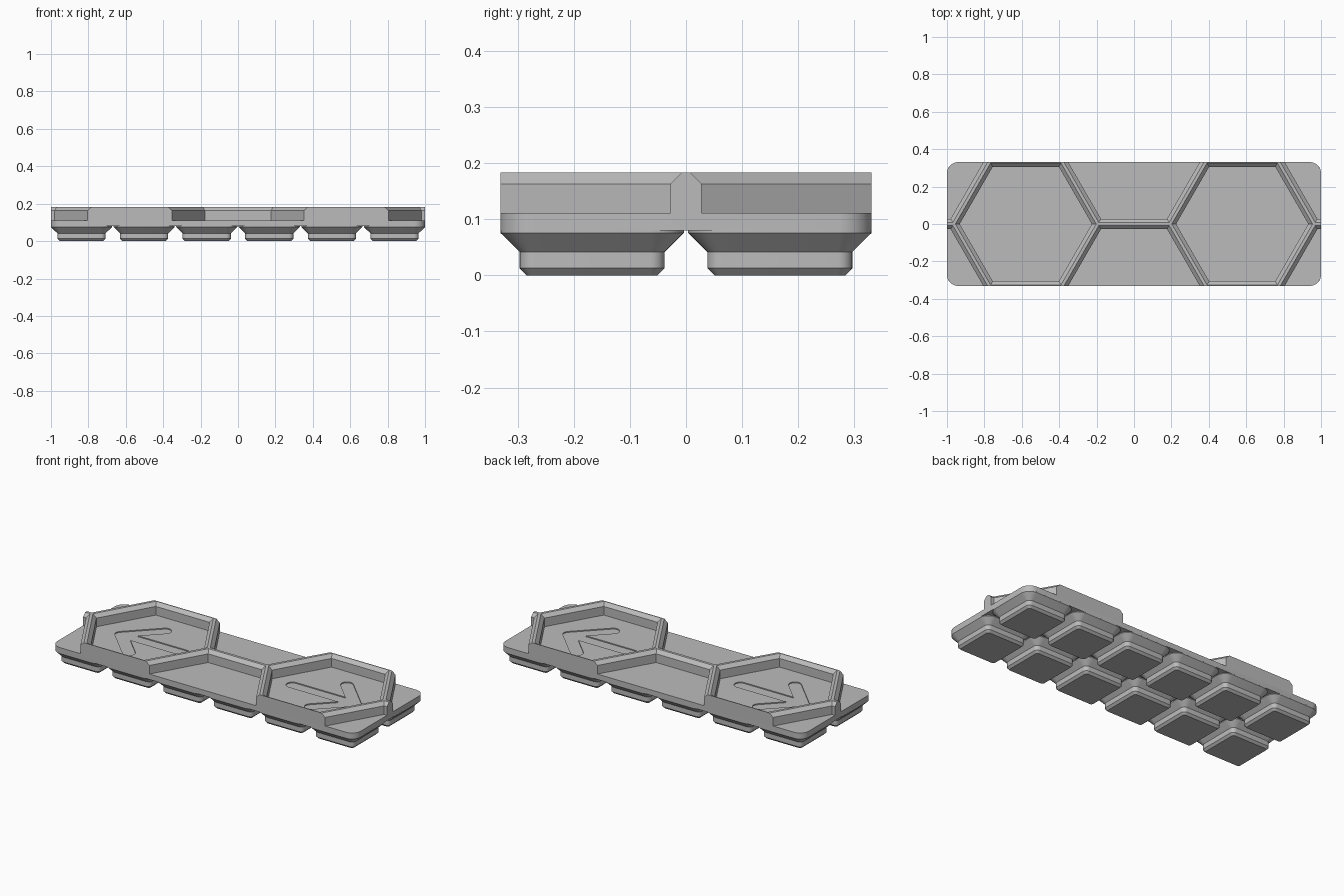
import bpy, bmesh, math
from mathutils import Vector, Matrix

if "Cube" in bpy.data.objects:
    bpy.data.objects.remove(bpy.data.objects["Cube"], do_unlink=True)

grey = bpy.data.materials.new("grey plastic")
grey.use_nodes = True
grey.diffuse_color = (0.5, 0.5, 0.5, 1)
grey.node_tree.nodes["Principled BSDF"].inputs["Base Color"].default_value = (0.5, 0.5, 0.5, 1)

# Layout: hexagon side, flat-to-centre distance and foot spacing
APOTHEM = 0.334
SIDE = APOTHEM * 2 / math.sqrt(3)
PITCH = 0.3347
FLOOR, RIM = 0.1115, 0.183


def rounded_rect(hx, hy, r, n=8):
    """Outline of a rectangle with round corners."""
    pts = []
    for q, (sx, sy) in enumerate([(1, 1), (-1, 1), (-1, -1), (1, -1)]):
        for i in range(n + 1):
            a = (q + i / n) * math.pi / 2
            pts.append((sx * (hx - r) + r * math.cos(a), sy * (hy - r) + r * math.sin(a)))
    return pts


def hexagon(apothem):
    r = apothem * 2 / math.sqrt(3)
    return [(r * math.cos(i * math.pi / 3), r * math.sin(i * math.pi / 3)) for i in range(6)]


def loft(bm, sections, offset=(0, 0)):
    """Closed solid through (outline, height) sections."""
    rings = [[bm.verts.new((x + offset[0], y + offset[1], z)) for x, y in pts]
             for pts, z in sections]
    n = len(rings[0])
    for low, high in zip(rings, rings[1:]):
        for i in range(n):
            j = (i + 1) % n
            bm.faces.new((low[i], low[j], high[j], high[i]))
    bm.faces.new(rings[0][::-1])
    bm.faces.new(rings[-1])


def finish(bm, name):
    mesh = bpy.data.meshes.new(name)
    bmesh.ops.recalc_face_normals(bm, faces=bm.faces)
    bm.to_mesh(mesh)
    bm.free()
    mesh.materials.append(grey)
    obj = bpy.data.objects.new(name, mesh)
    bpy.context.collection.objects.link(obj)
    return obj


def smooth(obj):
    bpy.ops.object.select_all(action='DESELECT')
    obj.select_set(True)
    bpy.context.view_layer.objects.active = obj
    bpy.ops.object.shade_smooth_by_angle(angle=math.radians(25))


# Tray block, later hollowed by the hexagonal pockets
bm = bmesh.new()
block = rounded_rect(1.0, 0.331, 0.06)
loft(bm, [(block, 0.0795), (block, RIM)])
tray = finish(bm, "hexagon_tray")
cutters = []

# Hexagonal pockets with a chamfered rim; the leftover ridges are the walls
cells = [(s * 1.5 * SIDE, 0) for s in (-1, 1)]
cells += [(i * 3 * SIDE, s * APOTHEM) for i in (-1, 0, 1) for s in (-1, 1)]
bm = bmesh.new()
for cell in cells:
    loft(bm, [(hexagon(APOTHEM - 0.028), FLOOR), (hexagon(APOTHEM - 0.028), 0.163),
              (hexagon(APOTHEM - 0.008), RIM), (hexagon(APOTHEM - 0.008), RIM + 0.05)], cell)
cutters.append(finish(bm, "pocket_cutter"))

# Shallow arrows in both full pockets, pointing outwards
width = 0.035
for side in (-1, 1):
    tip = Vector((0.19, 0))
    for end in [(-0.22, 0), (0.02, 0.17), (0.02, -0.17)]:
        stroke = Vector(end) - tip
        mid = (Vector(end) + tip) / 2
        bm = bmesh.new()
        outline = rounded_rect(stroke.length / 2 + width, width, width * 0.98)
        loft(bm, [(outline, FLOOR - 0.006), (outline, FLOOR + 0.02)])
        bm.transform(Matrix.Translation((side * 1.5 * SIDE, 0, 0))
                     @ Matrix.Rotation(0 if side > 0 else math.pi, 4, 'Z')
                     @ Matrix.Translation((mid.x, mid.y, 0))
                     @ Matrix.Rotation(math.atan2(stroke.y, stroke.x), 4, 'Z'))
        cutters.append(finish(bm, "arrow_cutter"))

# Cut the tray and remove the cutters
for cutter in cutters:
    cutter.hide_render = True
    mod = tray.modifiers.new("cut", 'BOOLEAN')
    mod.operation = 'DIFFERENCE'
    mod.solver = 'EXACT'
    mod.object = cutter
graph = bpy.context.evaluated_depsgraph_get()
result = bpy.data.meshes.new_from_object(tray.evaluated_get(graph))
tray.modifiers.clear()
tray.data = result
for cutter in cutters:
    bpy.data.objects.remove(cutter, do_unlink=True)
smooth(tray)

# Stepped feet in a grid of six by two
profile = [(0.1165, 0.013, 0), (0.129, 0.0255, 0.0127), (0.129, 0.0255, 0.0415),
           (0.1635, 0.06, 0.0757), (0.1635, 0.06, 0.08)]
for col in range(6):
    for row in range(2):
        bm = bmesh.new()
        loft(bm, [(rounded_rect(h, h, r), z) for h, r, z in profile],
             ((col - 2.5) * PITCH, (row - 0.5) * PITCH))
        smooth(finish(bm, f"foot_{col + 1}_{row + 1}"))
